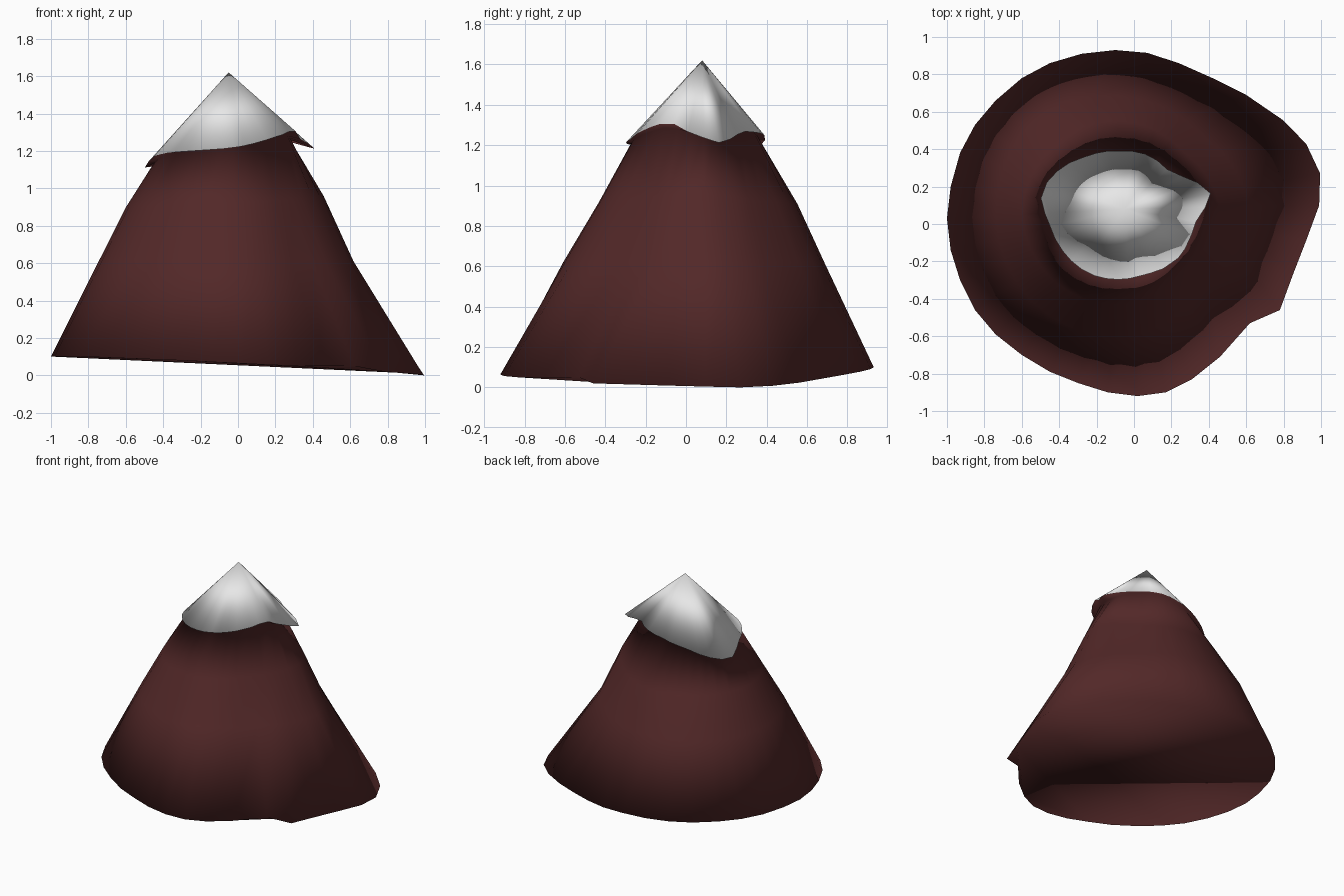
import bpy
import bmesh
from math import atan2, degrees, radians, cos, sin

default_cube = bpy.data.objects.get("Cube")
if default_cube:
    bpy.data.objects.remove(default_cube, do_unlink=True)

PEAK = (-0.05, 0.08, 1.62)


def make_material(name, colour):
    material = bpy.data.materials.new(name)
    material.use_nodes = True
    material.diffuse_color = colour
    material.node_tree.nodes["Principled BSDF"].inputs["Base Color"].default_value = colour
    return material


def interpolate(keys, angle):
    """Blend the values of (angle, value, ...) keys around a full circle."""
    keys = sorted(keys)
    first, last = keys[0], keys[-1]
    looped = [(last[0] - 360, *last[1:]), *keys, (first[0] + 360, *first[1:])]
    for start, end in zip(looped, looped[1:]):
        if start[0] <= angle <= end[0]:
            blend = (angle - start[0]) / (end[0] - start[0])
            return [a + (b - a) * blend for a, b in zip(start[1:], end[1:])]


def angle_from_peak(x, y):
    return degrees(atan2(y - PEAK[1], x - PEAK[0])) % 360


def add_ring(mesh, keys, angles):
    """Add a ring around the peak from (angle, radius, height) keys."""
    ring = []
    for angle in angles:
        radius, height = interpolate(keys, angle)
        x = PEAK[0] + radius * cos(radians(angle))
        y = PEAK[1] + radius * sin(radians(angle))
        ring.append(mesh.verts.new((x, y, height)))
    return ring


def bridge(mesh, lower, upper, material_index):
    for i in range(len(lower)):
        j = (i + 1) % len(lower)
        face = mesh.faces.new((lower[i], lower[j], upper[j], upper[i]))
        face.material_index = material_index


# Foot outline, counter-clockwise seen from above
foot_outline = [
    (0.99, 0.1), (0.995, 0.27), (0.92, 0.43), (0.79, 0.56), (0.6, 0.69),
    (0.42, 0.78), (0.24, 0.86), (0.07, 0.915), (-0.1, 0.93), (-0.28, 0.91),
    (-0.45, 0.86), (-0.6, 0.78), (-0.74, 0.66), (-0.85, 0.53), (-0.93, 0.38),
    (-0.98, 0.2), (-1, 0.03), (-0.98, -0.14), (-0.93, -0.3), (-0.85, -0.46),
    (-0.74, -0.59), (-0.6, -0.7), (-0.45, -0.79), (-0.3, -0.85), (-0.14, -0.9),
    (0.02, -0.92), (0.17, -0.9), (0.31, -0.83), (0.46, -0.71), (0.62, -0.53),
    (0.78, -0.46), (0.85, -0.27), (0.92, -0.09),
]
foot_heights = [(10, 0), (22, 0.01), (45, 0.05), (90, 0.1), (220, 0.1),
                (255, 0.08), (290, 0.05), (318, 0.05), (327, 0.02)]

# Slope rings: lower slope, upper slope and the neck below the snow
lower_slope = [(0, 0.67, 0.61), (45, 0.57, 0.62), (90, 0.6, 0.62), (135, 0.68, 0.62),
               (180, 0.69, 0.62), (225, 0.7, 0.62), (270, 0.69, 0.62), (315, 0.59, 0.62)]
upper_slope = [(0, 0.51, 0.96), (45, 0.435, 0.92), (90, 0.47, 0.91), (135, 0.505, 0.9),
               (180, 0.55, 0.9), (225, 0.54, 0.9), (270, 0.51, 0.92), (315, 0.45, 0.94)]
neck = [(0, 0.33, 1.26), (45, 0.28, 1.28), (90, 0.27, 1.25), (135, 0.32, 1.2),
        (170, 0.4, 1.13), (225, 0.37, 1.2), (270, 0.35, 1.21), (330, 0.34, 1.29)]

# Wavy hem of the snow cap
snow_hem = [
    (11, 0.47, 1.21), (37, 0.31, 1.27), (67, 0.315, 1.26), (94, 0.31, 1.24),
    (125, 0.345, 1.2), (149, 0.41, 1.14), (169, 0.46, 1.1), (191, 0.41, 1.17),
    (215, 0.4, 1.19), (240, 0.395, 1.2), (263, 0.38, 1.21), (286, 0.365, 1.23),
    (314, 0.39, 1.28), (335, 0.385, 1.32), (348, 0.38, 1.27),
]

ROCK, SNOW = 0, 1
mesh = bmesh.new()
angles = [angle_from_peak(x, y) for x, y in foot_outline]

# Rock body
foot = [mesh.verts.new((x, y, interpolate(foot_heights, angle)[0]))
        for (x, y), angle in zip(foot_outline, angles)]
rings = [foot] + [add_ring(mesh, keys, angles)
                  for keys in (lower_slope, upper_slope, neck, snow_hem)]
for lower, upper in zip(rings, rings[1:]):
    bridge(mesh, lower, upper, ROCK)
mesh.faces.new(list(reversed(foot)))

# Snow cap
hem = rings[-1]
tip = mesh.verts.new(PEAK)
for i in range(len(hem)):
    face = mesh.faces.new((hem[i], hem[(i + 1) % len(hem)], tip))
    face.material_index = SNOW

for face in mesh.faces:
    face.smooth = True

data = bpy.data.meshes.new("snow_capped_mountain")
mesh.to_mesh(data)
mesh.free()
data.materials.append(make_material("dark red rock", (0.085, 0.021, 0.021, 1)))
data.materials.append(make_material("white snow", (0.8, 0.8, 0.8, 1)))
mountain = bpy.data.objects.new("snow_capped_mountain", data)
bpy.context.collection.objects.link(mountain)
